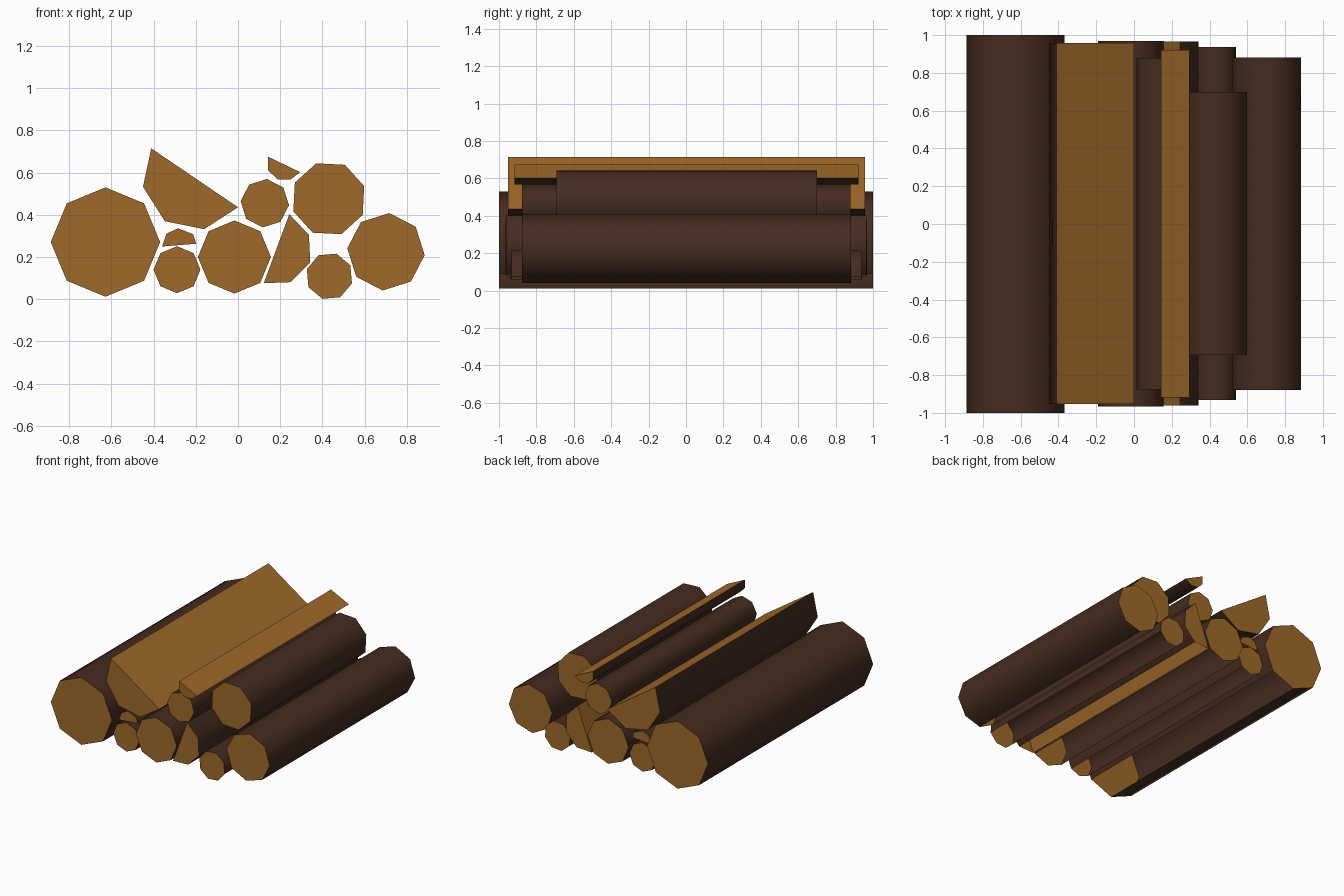
import bpy, bmesh, math

if "Cube" in bpy.data.objects:
    bpy.data.objects.remove(bpy.data.objects["Cube"])


def material(name, rgb):
    m = bpy.data.materials.new(name)
    m.diffuse_color = (*rgb, 1)
    m.use_nodes = True
    m.node_tree.nodes["Principled BSDF"].inputs["Base Color"].default_value = m.diffuse_color
    return m


bark = material("dark_bark", (0.060, 0.025, 0.014))
wood = material("cut_wood", (0.35, 0.142, 0.023))


def prism(name, points, ys, cut_sides=(), open_sides=()):
    """Extrude an x/z outline along y; ends and cut sides show bare wood,
    open sides are hidden undersides without a face."""
    bm = bmesh.new()
    front, back = ([bm.verts.new((x, y, z)) for x, z in points] for y in ys)
    n = len(points)
    bm.faces.new(front).material_index = 1
    bm.faces.new(back[::-1]).material_index = 1
    for i in range(n):
        j = (i + 1) % n
        if i not in open_sides:
            f = bm.faces.new((front[j], front[i], back[i], back[j]))
            f.material_index = int(i in cut_sides)
    me = bpy.data.meshes.new(name)
    bm.to_mesh(me)
    bm.free()
    me.materials.append(bark)
    me.materials.append(wood)
    ob = bpy.data.objects.new(name, me)
    bpy.context.collection.objects.link(ob)
    bpy.ops.object.select_all(action='DESELECT')
    ob.select_set(True)
    bpy.context.view_layer.objects.active = ob
    bpy.ops.object.shade_smooth_by_angle(angle=math.radians(55))
    # keep the border between bark and bare wood crisp
    mats = {}
    for p in me.polygons:
        for k in p.edge_keys:
            mats.setdefault(k, set()).add(p.material_index)
        if p.material_index == 1:
            p.use_smooth = False
    for e in me.edges:
        if len(mats.get(e.key, ())) > 1:
            e.use_edge_sharp = True
    return ob


def log(name, x, z, r, turn, ys, open_sides=()):
    pts = [(x + r * math.cos(math.radians(turn + 45 * i)),
            z + r * math.sin(math.radians(turn + 45 * i))) for i in range(8)]
    prism(name, pts, ys, open_sides=open_sides)


# round eight-sided logs; ground logs are open underneath
log("big_log", -0.628, 0.271, 0.259, 0, (-1, 1), {6})
log("small_left_log", -0.289, 0.140, 0.111, 0, (-0.94, 0.94), {5, 6})
log("middle_log", -0.017, 0.200, 0.173, 0, (-0.965, 0.968), {5, 6})
log("small_right_log", 0.433, 0.109, 0.112, 27.5, (-0.933, 0.937), {4, 5, 6})
log("right_log", 0.701, 0.225, 0.184, -5, (-0.878, 0.882), {5})
log("small_upper_log", 0.127, 0.455, 0.115, -5, (-0.876, 0.88))
log("short_upper_log", 0.430, 0.476, 0.178, 19.5, (-0.693, 0.7))

# split pieces, bare wood on their cut sides
prism("large_split_log", [(0, 0.436), (-0.411, 0.715), (-0.45, 0.533), (-0.347, 0.37), (-0.16, 0.332)],
      (-0.953, 0.957), {0})
prism("quarter_log", [(0.243, 0.403), (0.122, 0.076), (0.25, 0.081), (0.342, 0.175), (0.336, 0.305)],
      (-0.962, 0.966), {0}, {1})
prism("small_split_log", [(-0.36, 0.25), (-0.198, 0.263), (-0.212, 0.308), (-0.284, 0.336), (-0.338, 0.311)][::-1],
      (-0.93, 0.93), {3})
prism("top_split_log", [(0.295, 0.602), (0.143, 0.675), (0.143, 0.611), (0.187, 0.568), (0.25, 0.568)],
      (-0.918, 0.922), {0})

# make every outside face point outwards
for ob in bpy.data.objects:
    bm = bmesh.new()
    bm.from_mesh(ob.data)
    c = sum((v.co for v in bm.verts), bm.verts[:][0].co * 0) / len(bm.verts)
    for f in bm.faces:
        if f.normal.dot(f.calc_center_median() - c) < 0:
            f.normal_flip()
    bm.to_mesh(ob.data)
    bm.free()
